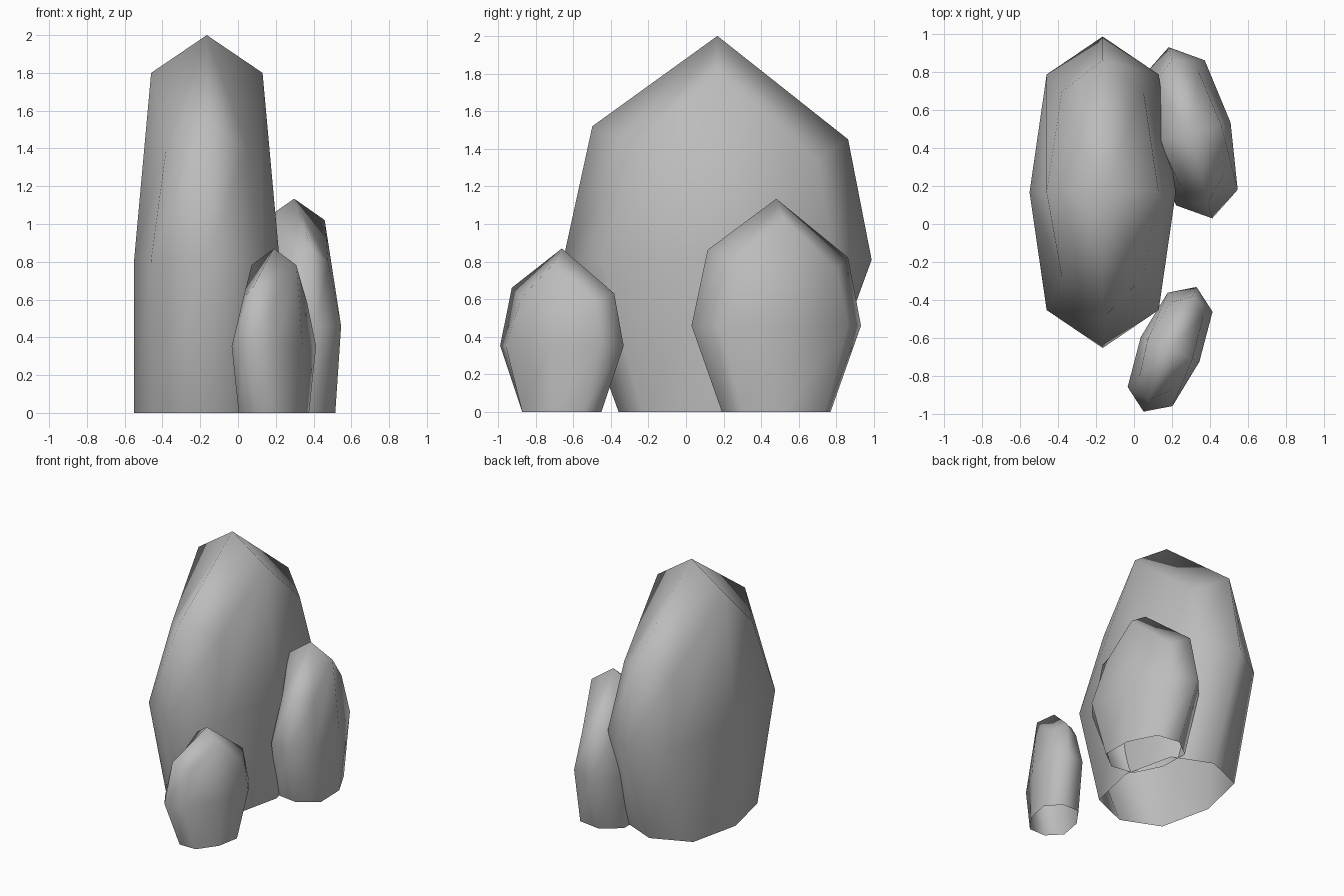
import bpy, bmesh
from math import radians
from mathutils import Matrix

default_cube = bpy.data.objects.get("Cube")
if default_cube:
    bpy.data.objects.remove(default_cube, do_unlink=True)

# Stone colour
stone = bpy.data.materials.new("stone grey")
stone.use_nodes = True
colour = (0.5, 0.5, 0.5, 1)
stone.diffuse_color = colour
stone.node_tree.nodes["Principled BSDF"].inputs["Base Color"].default_value = colour


def ring(half):
    """Mirror a front-to-back profile of five points into an eight-sided ring."""
    return half + [(-x, y, z) for x, y, z in reversed(half[1:-1])]


# Cross-sections from the ground up: front, front corner, side, back corner, back
RINGS = [
    ring([(0, -.525, 0), (.295, -.40, 0), (.385, 0, 0), (.295, .40, 0), (0, .525, 0)]),
    ring([(0, -.82, .81), (.295, -.62, .81), (.385, 0, .81), (.295, .62, .81), (0, .82, .81)]),
    ring([(0, -.665, 1.52), (.215, -.445, 1.40), (.295, 0, 1.80), (.215, .53, 1.34), (0, .695, 1.45)]),
]


def rock(name, location, angle, size):
    bm = bmesh.new()
    rings = [[bm.verts.new(p) for p in points] for points in RINGS]
    peak = bm.verts.new((0, 0, 2))
    # Walls, with the base left open
    for low, high in zip(rings, rings[1:]):
        for i in range(8):
            j = (i + 1) % 8
            bm.faces.new((low[i], low[j], high[j], high[i]))
    # Pointed cap
    top = rings[-1]
    for i in range(8):
        bm.faces.new((top[i], top[(i + 1) % 8], peak))
    bm.transform(Matrix.Rotation(radians(angle), 4, "Z") @ Matrix.Scale(size, 4))
    mesh = bpy.data.meshes.new(name)
    bm.to_mesh(mesh)
    bm.free()
    mesh.shade_smooth()
    mesh.materials.append(stone)
    obj = bpy.data.objects.new(name, mesh)
    obj.location = location
    bpy.context.collection.objects.link(obj)


rock("large_rock", (-.165, .167, 0), 0, 1)
rock("medium_rock", (.297, .48, 0), 14.3, .567)
rock("small_rock", (.19, -.66, 0), -23, .435)
